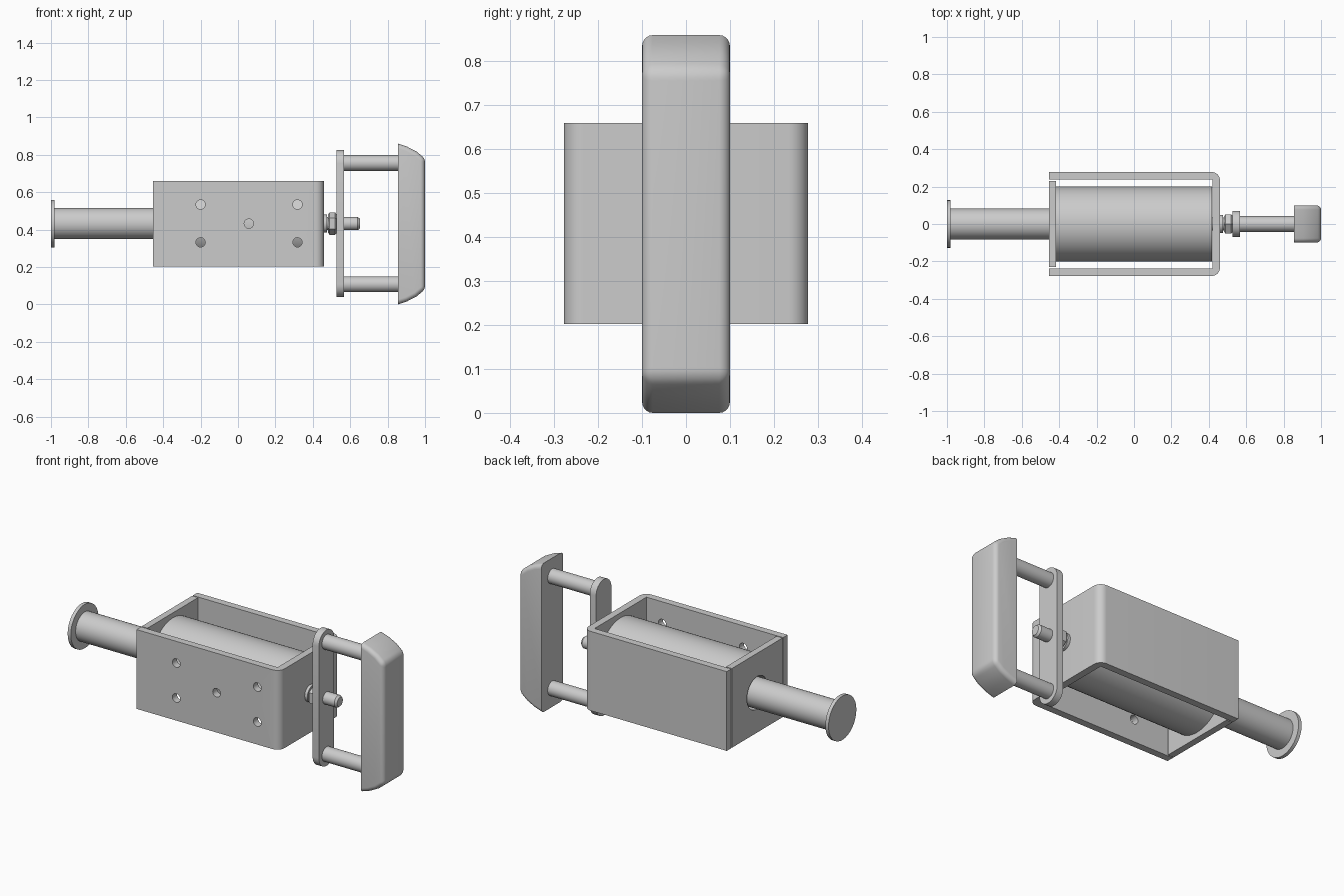
import bpy
import bmesh
from math import sin, cos, pi, radians
from mathutils import Vector

cube = bpy.data.objects.get("Cube")
if cube:
    bpy.data.objects.remove(cube, do_unlink=True)

AXIS_Z = 0.432

steel = bpy.data.materials.new("grey steel")
steel.use_nodes = True
GREY = (0.6, 0.6, 0.6, 1)
steel.diffuse_color = GREY
steel.node_tree.nodes["Principled BSDF"].inputs["Base Color"].default_value = GREY


def finish(name, bm):
    bmesh.ops.recalc_face_normals(bm, faces=bm.faces)
    mesh = bpy.data.meshes.new(name)
    bm.to_mesh(mesh)
    bm.free()
    obj = bpy.data.objects.new(name, mesh)
    bpy.context.collection.objects.link(obj)
    mesh.materials.append(steel)
    shade(obj)
    return obj


def shade(obj):
    bpy.ops.object.select_all(action="DESELECT")
    obj.select_set(True)
    bpy.context.view_layer.objects.active = obj
    bpy.ops.object.shade_smooth_by_angle(angle=radians(32))


def prism(points, direction):
    """Extrude a flat outline along a direction."""
    bm = bmesh.new()
    face = bm.faces.new([bm.verts.new(p) for p in points])
    grown = bmesh.ops.extrude_face_region(bm, geom=[face])["geom"]
    moved = [v for v in grown if isinstance(v, bmesh.types.BMVert)]
    bmesh.ops.translate(bm, vec=Vector(direction), verts=moved)
    return bm


def lathe(name, profile, z=AXIS_Z, sides=48, closed=False):
    """Turn (x, radius) pairs about a line parallel to the x axis."""
    bm = bmesh.new()
    rings = []
    for x, r in profile:
        turn = [2 * pi * i / sides for i in range(sides)]
        rings.append([bm.verts.new((x, r * sin(a), z + r * cos(a))) for a in turn])
    pairs = list(zip(rings, rings[1:]))
    if closed:
        pairs.append((rings[-1], rings[0]))
    else:
        bm.faces.new(rings[0])
        bm.faces.new(rings[-1])
    for a, b in pairs:
        for i in range(sides):
            j = (i + 1) % sides
            bm.faces.new((a[i], a[j], b[j], b[i]))
    return finish(name, bm)


def rod(name, x0, x1, r, z=AXIS_Z):
    return lathe(name, [(x0, r), (x1, r)], z)


def cut(obj, cutters):
    for c in cutters:
        mod = obj.modifiers.new("hole", "BOOLEAN")
        mod.operation = "DIFFERENCE"
        mod.solver = "EXACT"
        mod.object = c
        bpy.context.view_layer.objects.active = obj
        bpy.ops.object.modifier_apply(modifier=mod.name)
        bpy.data.objects.remove(c, do_unlink=True)
    shade(obj)


# U-shaped frame, open above and below, with rounded outer bends
BACK, NOSE, HALF, WALL, BEND = -0.455, 0.46, 0.278, 0.041, 0.045
BOTTOM, TOP = 0.202, 0.66
arc = [(NOSE - BEND + BEND * sin(a), HALF - BEND + BEND * cos(a))
       for a in [pi / 2 * i / 8 for i in range(9)]]
half = [(NOSE - WALL, HALF - WALL), (BACK, HALF - WALL), (BACK, HALF)] + arc
outline = half + [(x, -y) for x, y in reversed(half)]
frame = finish("frame", prism([(x, y, BOTTOM) for x, y in outline], (0, 0, TOP - BOTTOM)))

# Mounting holes in the front wall
cutters = []
for x, z in [(-0.2, 0.534), (-0.2, 0.332), (0.318, 0.534), (0.318, 0.332), (0.058, AXIS_Z)]:
    ring = [(x + 0.025 * cos(2 * pi * i / 24), -0.35, z + 0.025 * sin(2 * pi * i / 24))
            for i in range(24)]
    cutters.append(finish("hole_cutter", prism(ring, (0, 0.13, 0))))
cut(frame, cutters)

# End plate with a clearance hole for the plunger
plate = [(BACK, y, z) for y, z in [(-0.231, BOTTOM), (0.231, BOTTOM), (0.231, TOP), (-0.231, TOP)]]
end_plate = finish("end_plate", prism(plate, (0.038, 0, 0)))
cut(end_plate, [rod("plunger_hole_cutter", -0.6, -0.3, 0.094)])

# Coil and plunger
lathe("coil", [(-0.416, 0.2), (0.418, 0.2), (0.418, 0.094), (-0.416, 0.094)],
      sides=64, closed=True)
rod("plunger", -0.985, 0.4, 0.083)
rod("plunger_flange", -1.0, -0.98, 0.127)

# Threaded push rod with collar and hexagonal nut
lathe("push_rod", [(0.40, 0.035), (0.64, 0.035), (0.652, 0.026)])
rod("collar", 0.455, 0.477, 0.048)
lathe("hex_nut", [(0.482, 0.05), (0.49, 0.06), (0.519, 0.06), (0.527, 0.05)], sides=6)

# Cross plate with rounded ends
R, REACH = 0.07, 0.393
ends = []
for start, side in [(0, 1), (pi, -1)]:
    for i in range(17):
        a = start + pi * i / 16
        ends.append((0.526, R * cos(a), AXIS_Z + side * (REACH - R) + R * sin(a)))
finish("cross_plate", prism(ends, (0.04, 0, 0)))

# Pair of spacer rods
for name, side in [("upper_spacer", 1), ("lower_spacer", -1)]:
    rod(name, 0.56, 0.86, 0.042, AXIS_Z + side * 0.324)

# Push bar with curved ends, soft on every edge except the rear face
REAR, FACE, WIDTH = 0.855, 1.0, 0.1
side = [(REAR, 0.43), (0.905, 0.413), (0.955, 0.387), (FACE, 0.35)]
section = side + [(x, -h) for x, h in reversed(side)]
bm = prism([(x, -WIDTH, 0.43 + h) for x, h in section], (0, 2 * WIDTH, 0))
soft = []
for e in bm.edges:
    a, b = (v.co for v in e.verts)
    lengthwise = abs(a.y - b.y) < 0.01
    at_rear = max(a.x, b.x) < REAR + 0.01
    crease = min(a.x, b.x) > FACE - 0.01
    if (lengthwise and not at_rear) or crease:
        soft.append(e)
bmesh.ops.bevel(bm, geom=soft, offset=0.024, offset_type="OFFSET", segments=5,
                profile=0.5, affect="EDGES", clamp_overlap=True)
finish("push_bar", bm)
